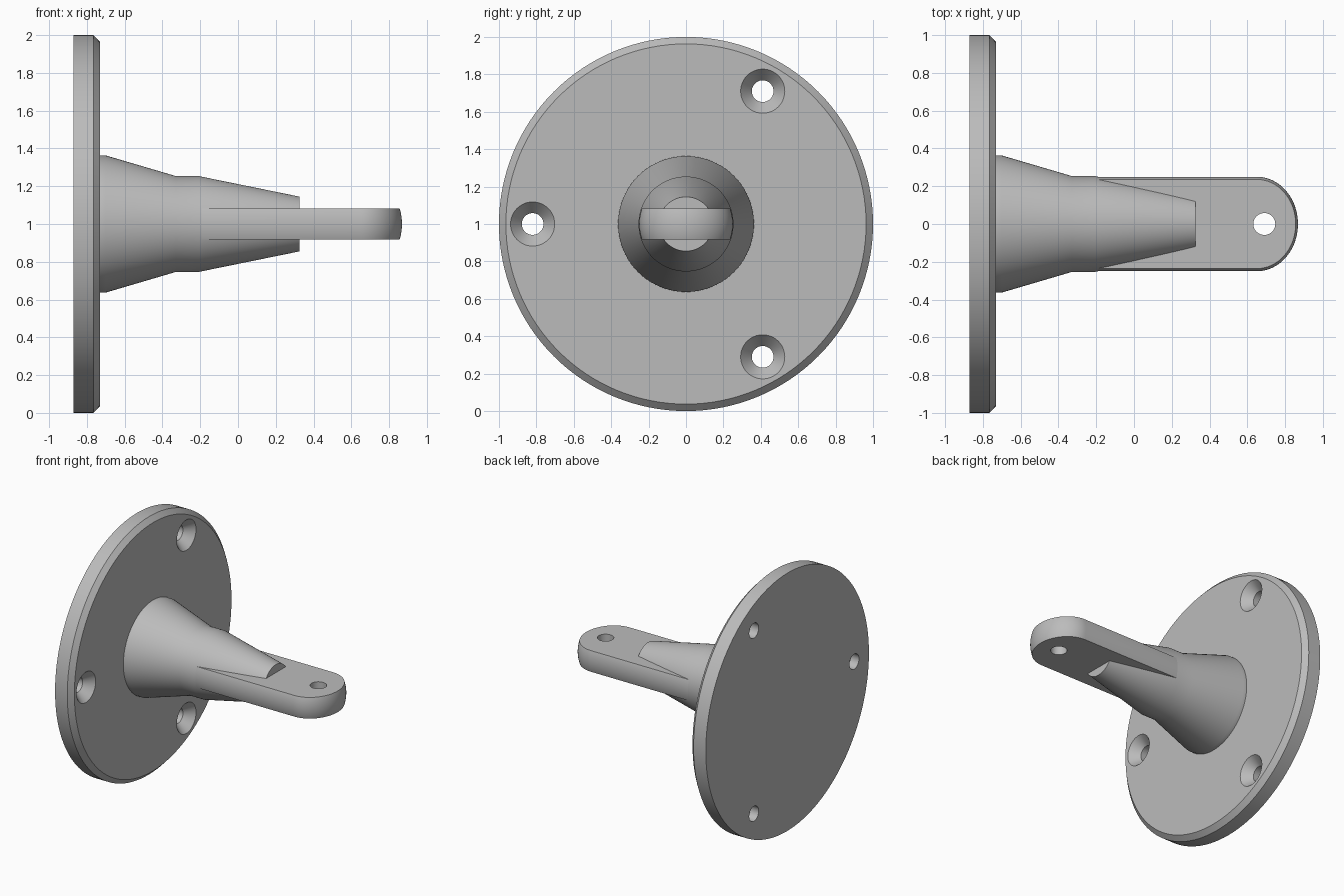
import bpy
import bmesh
from math import sin, cos, pi

cube = bpy.data.objects.get("Cube")
if cube:
    bpy.data.objects.remove(cube, do_unlink=True)

grey = bpy.data.materials.new("plain grey")
grey.use_nodes = True
colour = (0.5, 0.5, 0.5, 1)
grey.diffuse_color = colour
grey.node_tree.nodes["Principled BSDF"].inputs["Base Color"].default_value = colour

AXIS_Z = 1.0


def add_object(name, bm):
    bmesh.ops.recalc_face_normals(bm, faces=bm.faces)
    mesh = bpy.data.meshes.new(name)
    bm.to_mesh(mesh)
    bm.free()
    mesh.materials.append(grey)
    obj = bpy.data.objects.new(name, mesh)
    bpy.context.collection.objects.link(obj)
    return obj


def lathe(name, profile, y=0, z=AXIS_Z, steps=96):
    """Solid of revolution about the x direction from (x, radius) pairs."""
    bm = bmesh.new()
    rings = [[bm.verts.new((x, y + r * cos(2 * pi * i / steps), z + r * sin(2 * pi * i / steps)))
              for i in range(steps)] for x, r in profile]
    for a, b in zip(rings, rings[1:]):
        for i in range(steps):
            j = (i + 1) % steps
            bm.faces.new((a[i], a[j], b[j], b[i]))
    bm.faces.new(rings[0])
    bm.faces.new(rings[-1])
    return add_object(name, bm)


def select(obj):
    bpy.ops.object.select_all(action='DESELECT')
    obj.select_set(True)
    bpy.context.view_layer.objects.active = obj


def combine(obj, tool, operation):
    tool.hide_render = True
    select(obj)
    mod = obj.modifiers.new("cut", 'BOOLEAN')
    mod.operation = operation
    mod.solver = 'EXACT'
    mod.object = tool
    bpy.ops.object.modifier_apply(modifier=mod.name)
    bpy.data.objects.remove(tool, do_unlink=True)


# Round wall plate with a chamfered front rim
plate = lathe("wall_plate", [(-0.87, 1), (-0.765, 1), (-0.73, 0.963)], steps=128)

# Three countersunk screw holes
for k in range(3):
    angle = pi / 3 + k * 2 * pi / 3
    hole = lathe("screw_hole", [(-0.9, 0.058), (-0.80, 0.058), (-0.73, 0.118), (-0.70, 0.144)],
                 0.82 * cos(angle), AXIS_Z + 0.82 * sin(angle), 48)
    combine(plate, hole, 'DIFFERENCE')

# Tapered neck
neck = lathe("tapered_neck", [(-0.74, 0.363), (-0.70, 0.363), (-0.33, 0.254),
                              (-0.21, 0.254), (0.325, 0.145)])

# Flat tongue: a round-ended rod trimmed to a slab, with a pin hole
tip = [(0.65 + 0.218 * sin(t), 0.25 * cos(t)) for t in (pi / 2 * i / 24 for i in range(24))]
tip.append((0.868, 0.002))
tongue = lathe("tongue", [(-0.3, 0.25)] + tip)
bm = bmesh.new()
bmesh.ops.create_cube(bm, size=2)
for v in bm.verts:
    v.co.z = AXIS_Z + 0.082 * v.co.z
combine(tongue, add_object("slab", bm), 'INTERSECT')

bm = bmesh.new()
bmesh.ops.create_cone(bm, cap_ends=True, segments=48, radius1=0.058, radius2=0.058, depth=0.5)
bmesh.ops.translate(bm, verts=bm.verts, vec=(0.69, 0, AXIS_Z))
combine(tongue, add_object("pin_hole", bm), 'DIFFERENCE')

for part in (plate, neck, tongue):
    select(part)
    bpy.ops.object.shade_smooth_by_angle(angle=pi / 6)
